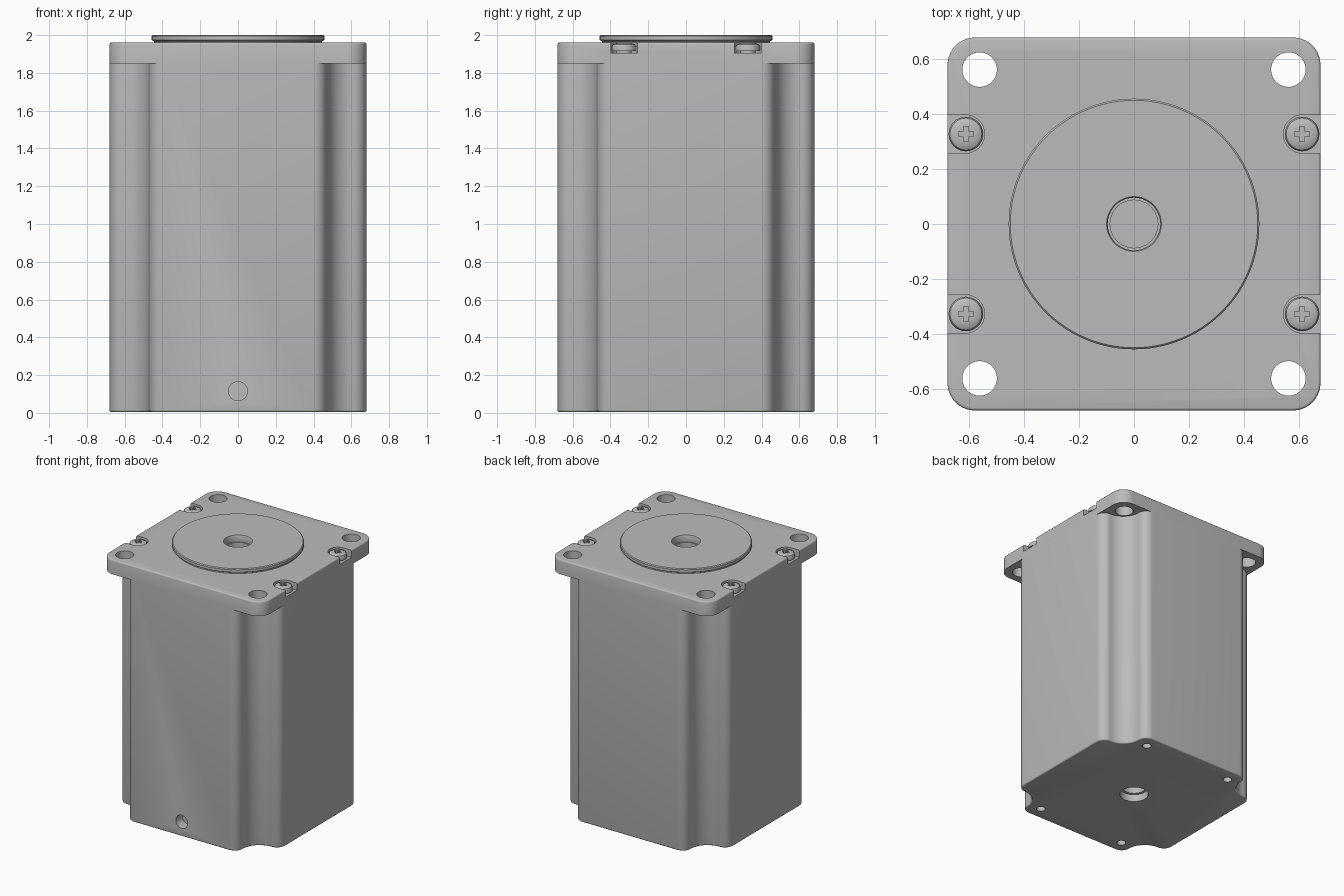
import bpy
import bmesh
from math import cos, sin, pi, radians
from mathutils import Vector, Matrix

if "Cube" in bpy.data.objects:
    bpy.data.objects.remove(bpy.data.objects["Cube"])

HALF, SEAM, DECK, TOP = 0.68, 1.85, 1.96, 2.0

grey = bpy.data.materials.new("housing grey")
grey.use_nodes = True
colour = (0.5, 0.5, 0.5, 1)
grey.diffuse_color = colour
grey.node_tree.nodes["Principled BSDF"].inputs["Base Color"].default_value = colour


def make(name, bm):
    bmesh.ops.recalc_face_normals(bm, faces=bm.faces)
    mesh = bpy.data.meshes.new(name)
    bm.to_mesh(mesh)
    bm.free()
    mesh.materials.append(grey)
    obj = bpy.data.objects.new(name, mesh)
    bpy.context.collection.objects.link(obj)
    return obj


def arc(cx, cy, r, a0, a1, n=10):
    return [(cx + r * cos(radians(a0 + (a1 - a0) * i / n)),
             cy + r * sin(radians(a0 + (a1 - a0) * i / n))) for i in range(n + 1)]


def four_corners(corner):
    """Repeat the outline of one corner around the square."""
    turns = [Matrix.Rotation(k * pi / 2, 2) for k in range(4)]
    return [tuple(t @ Vector(p)) for t in turns for p in corner]


def prism(name, outline, z0, z1, round_z=None, radius=0.01):
    """Extrude an outline, optionally rounding the rim at one height."""
    bm = bmesh.new()
    base = bm.faces.new([bm.verts.new((x, y, z0)) for x, y in outline])
    new = bmesh.ops.extrude_face_region(bm, geom=[base])["geom"]
    bmesh.ops.translate(bm, vec=(0, 0, z1 - z0),
                        verts=[g for g in new if isinstance(g, bmesh.types.BMVert)])
    if round_z is not None:
        rim = [e for e in bm.edges if all(abs(v.co.z - round_z) < 1e-5 for v in e.verts)]
        bmesh.ops.bevel(bm, geom=rim, offset=radius, segments=3, profile=0.5, affect='EDGES')
    return make(name, bm)


def lathe(name, profile, at=(0, 0), n=48):
    """Stack rings of (radius, height) and close both ends."""
    bm = bmesh.new()
    rings = [[bm.verts.new((at[0] + r * cos(2 * pi * i / n), at[1] + r * sin(2 * pi * i / n), z))
              for i in range(n)] for r, z in profile]
    for low, high in zip(rings, rings[1:]):
        for i in range(n):
            j = (i + 1) % n
            bm.faces.new((low[i], low[j], high[j], high[i]))
    bm.faces.new(rings[0])
    bm.faces.new(rings[-1])
    return make(name, bm)


def cut(targets, cutters):
    for cutter in cutters:
        for obj in targets:
            mod = obj.modifiers.new("cut", 'BOOLEAN')
            mod.operation, mod.solver, mod.object = 'DIFFERENCE', 'EXACT', cutter
            bpy.context.view_layer.objects.active = obj
            bpy.ops.object.modifier_apply(modifier=mod.name)
    for cutter in cutters:
        bpy.data.objects.remove(cutter)


corners = [(sx, sy) for sx in (-1, 1) for sy in (-1, 1)]
parts = []

# Body with a scalloped groove down each corner
groove = (arc(0.61, 0.40, 0.07, 0, 90)[:-1] + arc(0.61, 0.61, 0.14, 270, 180, 16)
          + arc(0.40, 0.61, 0.07, 0, 90)[1:])
body = prism("motor_body", four_corners(groove), 0.005, SEAM, 0.005)

# Mounting flange and raised centring disc
flange = prism("mounting_flange", four_corners(arc(0.58, 0.58, 0.10, 0, 90)), SEAM, DECK, DECK)
disc = lathe("centring_disc", [(0.445, DECK), (0.445, 1.967), (0.457, 1.974),
                               (0.457, 1.994), (0.451, TOP)], n=96)
parts += [body, flange, disc]

# Stepped shaft bore from the top
cut([disc, flange, body], [lathe("bore_cutter", [
    (0.087, 1.78), (0.087, 1.95), (0.096, 1.95), (0.096, 1.99), (0.104, 2.01)])])

# Flange mounting holes
cut([flange], [lathe("hole_cutter", [(0.063, 1.8), (0.063, 2.05)], (0.563 * sx, 0.563 * sy))
               for sx, sy in corners])

# Open slots for the cover screws
slots = []
for sx, sy in corners:
    u = [(0.8, -0.07)] + arc(0.615, 0, 0.07, 270, 90, 20) + [(0.8, 0.07)]
    slots.append(prism("slot_cutter", [(sx * x, sy * 0.328 + y) for x, y in u], 1.905, 2.05))
cut([flange], slots)

# Bottom bore, bottom screw holes and the round port at the front
bottom = [lathe("bore_cutter", [(0.08, 0.2), (0.08, 0.06), (0.1, 0.06), (0.1, -0.1)])]
bottom += [lathe("hole_cutter", [(0.031, 0.12), (0.031, -0.1)], (0.37 * sx, 0.58 * sy), 24)
           for sx, sy in corners]
port = lathe("port_cutter", [(0.05, 0), (0.05, 0.3)])
port.data.transform(Matrix.Translation((0, -0.6, 0.115)) @ Matrix.Rotation(pi / 2, 4, 'X'))
cut([body], bottom + [port])

# Domed cover screws with a cross recess
for sx, sy in corners:
    x, y = 0.613 * sx, 0.328 * sy
    screw = lathe("cover_screw", [(0.04, 1.9), (0.04, 1.915), (0.063, 1.915), (0.063, 1.94),
                                  (0.058, 1.95), (0.047, 1.956), (0.03, 1.959)], (x, y), 32)
    a, b = 0.009, 0.027
    cross = four_corners([(b, -a), (b, a), (a, a)])
    cut([screw], [prism("cross_cutter", [(x + p, y + q) for p, q in cross], 1.935, 2.05)])
    parts.append(screw)

# Smooth the round surfaces and keep the edges crisp
bpy.ops.object.select_all(action='DESELECT')
for obj in parts:
    obj.select_set(True)
bpy.context.view_layer.objects.active = body
bpy.ops.object.shade_smooth_by_angle(angle=radians(32))
